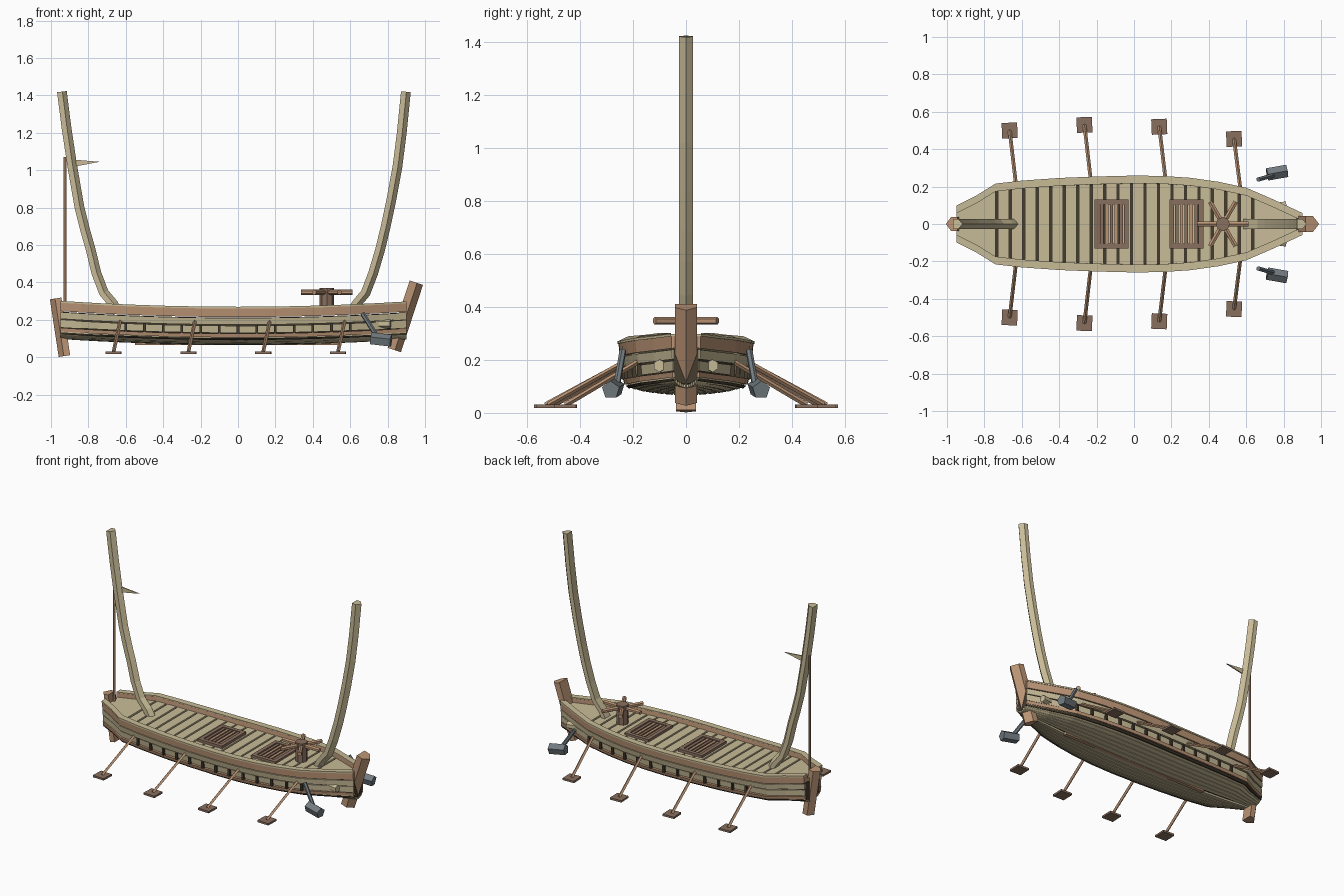
import bpy, bmesh, math
from mathutils import Vector

old = bpy.data.objects.get("Cube")
if old:
    bpy.data.objects.remove(old)


def material(name, rgb):
    m = bpy.data.materials.new(name)
    m.use_nodes = True
    m.diffuse_color = (*rgb, 1)
    m.node_tree.nodes["Principled BSDF"].inputs["Base Color"].default_value = (*rgb, 1)
    return m


CREAM = material("pale wood", (.58, .5, .31))
TAN = material("tan wood", (.5, .3, .18))
BROWN = material("brown wood", (.25, .16, .115))
DARK = material("dark wood", (.06, .045, .028))
IRON = material("grey iron", (.17, .2, .22))


def finish(name, bm, mat):
    bmesh.ops.recalc_face_normals(bm, faces=bm.faces)
    me = bpy.data.meshes.new(name)
    bm.to_mesh(me)
    bm.free()
    me.materials.append(mat)
    ob = bpy.data.objects.new(name, me)
    bpy.context.collection.objects.link(ob)
    return ob


def skin(name, rings, mat):
    """Closed solid through a list of equal rings of points."""
    bm = bmesh.new()
    rows = [[bm.verts.new(p) for p in ring] for ring in rings]
    n = len(rows[0])
    for a, b in zip(rows, rows[1:]):
        for i in range(n):
            j = (i + 1) % n
            bm.faces.new((a[i], a[j], b[j], b[i]))
    bm.faces.new(rows[0])
    bm.faces.new(rows[-1][::-1])
    return finish(name, bm, mat)


def box(name, c, size, mat, turn=0):
    bm = bmesh.new()
    bmesh.ops.create_cube(bm, size=1)
    for v in bm.verts:
        v.co = Vector((v.co.x * size[0], v.co.y * size[1], v.co.z * size[2]))
    ob = finish(name, bm, mat)
    ob.location = c
    ob.rotation_euler.z = turn
    return ob


def rod(name, a, b, r, mat, sides=6):
    a, b = Vector(a), Vector(b)
    bm = bmesh.new()
    bmesh.ops.create_cone(bm, cap_ends=True, segments=sides, radius1=r, radius2=r,
                          depth=(b - a).length)
    ob = finish(name, bm, mat)
    ob.location = (a + b) / 2
    ob.rotation_euler = (b - a).to_track_quat('Z', 'Y').to_euler()
    return ob


# Hull plan and sheer
PLAN = [(-.95, .095), (-.84, .15), (-.74, .212), (-.6, .228), (-.4, .242), (-.2, .25), (0, .255),
        (.15, .253), (.3, .243), (.45, .222), (.6, .19), (.75, .125), (.9, .055)]


def half(x):
    for (xa, ya), (xb, yb) in zip(PLAN, PLAN[1:]):
        if x <= xb:
            return ya + (yb - ya) * (x - xa) / (xb - xa)
    return PLAN[-1][1]


def sheer(x):
    return .035 * x * x


STATIONS = [x for x, _ in PLAN]


def strake(name, k_top, top, k_low, low, thick, mat, out=0):
    """Plank along the hull, on both sides."""
    for label, s in (("left", 1), ("right", -1)):
        rings = []
        for x in STATIONS:
            w, z = half(x), sheer(x)
            yt, yl = w * k_top + out, w * k_low + out
            rings.append([(x, s * yt, z + top), (x, s * yl, z + low),
                          (x, s * max(yl - thick, 0), z + low + .004),
                          (x, s * max(yt - thick, 0), z + top)])
        skin(f"{label}_{name}", rings, mat)


# Dark inner hull seen through the gaps
core = [(.86, .212), (.84, .13), (.74, .1), (.4, .085), (0, .08)]
rings = []
for x in STATIONS:
    side = [(x, half(x) * k, z + sheer(x)) for k, z in core]
    rings.append(side + [(x, -y, z) for _, y, z in side[-2::-1]])
skin("inner_hull", rings, DARK)

# Side planking, wales and rails
strake("rail", 1, .262, .98, .215, .035, TAN)
strake("rail_cap", 1, .27, 1, .26, .042, CREAM, .004)
strake("upper_strake", .97, .21, .94, .174, .02, CREAM)
strake("middle_strake", .91, .168, .89, .13, .015, CREAM)
strake("wale", .93, .126, .91, .106, .025, TAN)
strake("lower_wale", .89, .102, .85, .092, .025, DARK)

# Overlapping bottom planks
bottom = [(.86, .1), (.73, .088), (.6, .08), (.46, .075), (.32, .071), (.18, .068), (.03, .066)]
for i, ((ka, za), (kb, zb)) in enumerate(zip(bottom, bottom[1:])):
    for s in (1, -1):
        skin(f"bottom_plank_{i}", [[(x, s * half(x) * k, z + sheer(x)) for k, z in
             ((ka, za), (kb + .02, zb), (kb + .02, zb + .012), (ka, za + .012))]
             for x in STATIONS], CREAM)
box("keel", (0, 0, .075), (1.1, .025, .02), TAN)

# Brackets under the rail
for i in range(13):
    x = -.6 + i * .1
    for s in (1, -1):
        box("bracket", (x, s * (half(x) * .91), .148 + sheer(x)), (.014, .024, .045), DARK)

# Deck planks laid across, with bow and stern decks
def deck(name, xs):
    rings = []
    for x in xs:
        y, z = half(x) * .92, sheer(x) + .235
        rings.append([(x, -y, z), (x, y, z), (x, y, z - .018), (x, -y, z - .018)])
    skin(name, rings, CREAM)


pitch = .072
for i in range(19):
    x = -.733 + i * pitch
    deck(f"deck_plank_{i}", (x + .006, x + pitch - .006))
deck("stern_deck", (-.95, -.84, -.74))
deck("bow_deck", (.642, .75, .88))


# Five-sided beams bent in the side plane
def beam(name, path, depth, width, mat, ridge=1):
    pts = [Vector((x, 0, z)) for x, z in path]
    rings = []
    for i, p in enumerate(pts):
        t = (pts[min(i + 1, len(pts) - 1)] - pts[max(i - 1, 0)]).normalized()
        n = Vector((t.z, 0, -t.x)) * ridge * depth
        rings.append([p + n * a + Vector((0, width * b, 0)) for a, b in
                      ((.55, 0), (.1, .5), (-.45, .5), (-.45, -.5), (.1, -.5))])
    return skin(name, rings, mat)


beam("stern_mast", [(-.645, .24), (-.67, .285), (-.72, .345), (-.76, .45), (-.79, .575), (-.82, .68),
                    (-.85, .8), (-.89, 1.03), (-.92, 1.23), (-.944, 1.42)], .052, .054, CREAM)
beam("bow_mast", [(.605, .24), (.63, .285), (.68, .345), (.72, .45), (.757, .575), (.785, .69),
                  (.817, .84), (.85, 1.02), (.873, 1.2), (.895, 1.42)], .052, .054, CREAM)
beam("bow_post", [(.832, .04), (.95, .4)], .075, .084, TAN)
beam("stern_post", [(-.925, .007), (-.972, .315)], .062, .075, TAN, -1)

# Flagpole and pennant
rod("flagpole", (-.925, 0, .27), (-.925, 0, 1.07), .008, TAN)
skin("pennant", [[(-.92, y, 1.06), (-.74, y, 1.045), (-.87, y, 1.02)] for y in (-.004, .004)], CREAM)

# Capstan
rod("capstan_drum", (.475, 0, .235), (.475, 0, .37), .038, BROWN, 8)
for i in range(6):
    a = i * math.pi / 3
    rod("capstan_bar", (.475, 0, .347),
        (.475 + .137 * math.cos(a), .137 * math.sin(a), .347), .014, TAN)

# Hatch gratings
for cx in (-.12, .28):
    for s in (1, -1):
        box("hatch_frame_side", (cx + s * .078, 0, .242), (.025, .26, .022), BROWN)
        box("hatch_frame_end", (cx, s * .117, .242), (.135, .026, .022), BROWN)
    for i in range(5):
        box("hatch_slat", (cx + (i - 2) * .026, 0, .24), (.018, .21, .016), TAN if i % 2 else BROWN)

# Oars with flat square blades
for x, reach in ((-.665, .5), (-.265, .53), (.135, .52), (.535, .455)):
    for s in (1, -1):
        rod("oar_shaft", (x + .035, s * half(x + .035) * .9, .195), (x, s * reach, .03), .01, TAN, 4)
        box("oar_blade", (x, s * reach, .025), (.083, .083, .013), BROWN, s * .04)

# Hanging anchors and bow pegs
for s in (1, -1):
    rod("anchor_shank", (.665, s * .238, .235), (.75, s * .262, .1), .013, IRON)
    rod("anchor_head", (.712, s * .265, .098), (.818, s * .284, .086), .035, IRON, 5)
    rod("bow_peg", (.74, s * .09, .178), (.815, s * .1, .178), .024, CREAM, 6)
